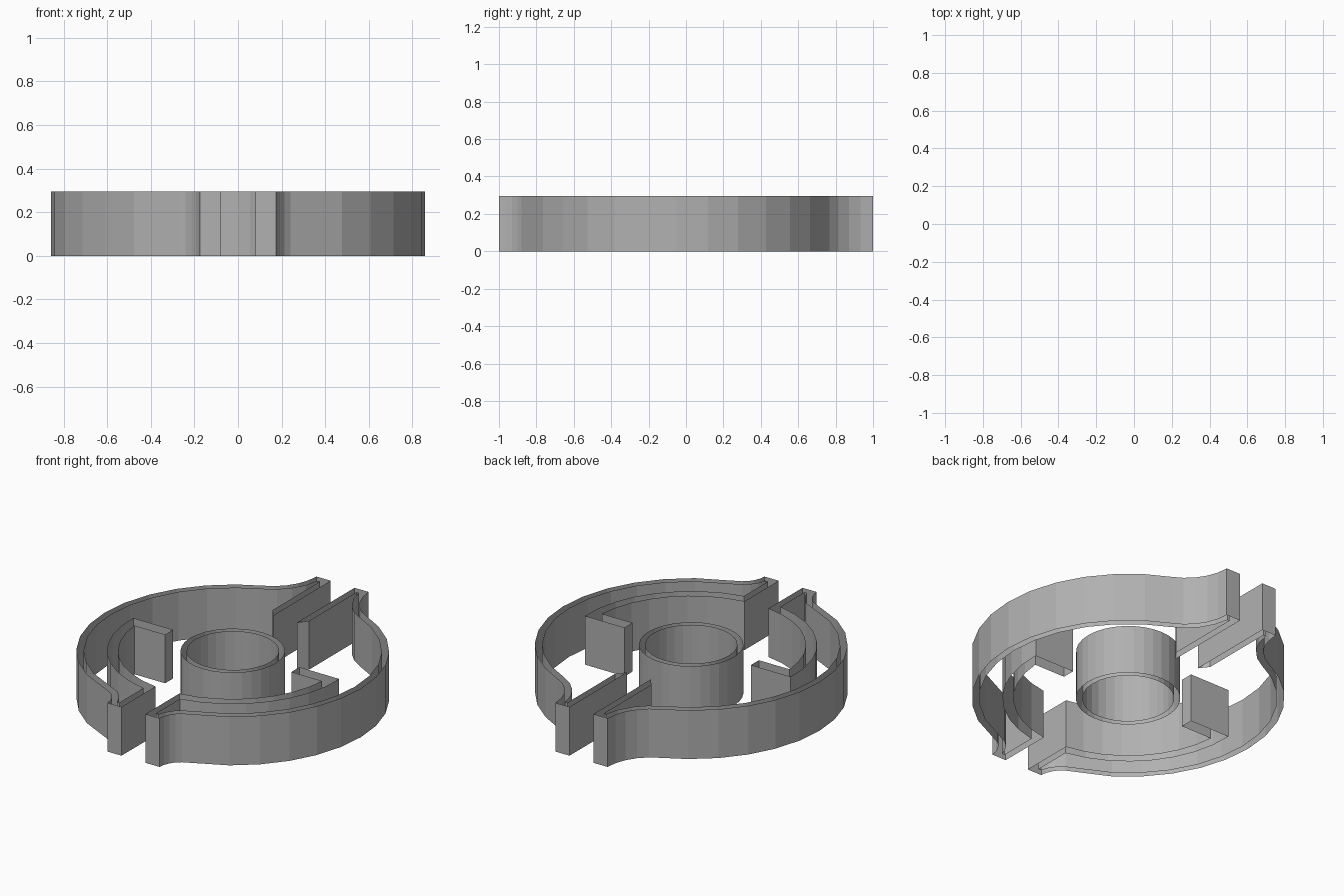
import bpy
from math import sin, cos, atan2, acos, asin, radians, pi

if "Cube" in bpy.data.objects:
    bpy.data.objects.remove(bpy.data.objects["Cube"])

H = 0.295                    # height of every wall
CY = -0.05                   # ring centre in y
R_OUT, R_IN = 0.858, 0.818   # outer band
A_OUT, A_IN = 0.69, 0.63     # inner arm
TIP_X, GAP_X, PLATE_X = 0.175, 0.08, 0.122

grey = bpy.data.materials.new("dark_grey")
grey.diffuse_color = (0.44, 0.44, 0.44, 1)
grey.use_nodes = True
grey.node_tree.nodes["Principled BSDF"].inputs["Base Color"].default_value = grey.diffuse_color


def arc(cx, cy, r, a0, a1, n):
    return [(cx + r * cos(a0 + (a1 - a0) * i / n),
             cy + r * sin(a0 + (a1 - a0) * i / n)) for i in range(n + 1)]


def make(name, loops):
    """Open vertical walls standing on closed outlines."""
    verts, faces = [], []
    for pts in loops:
        b, n = len(verts), len(pts)
        verts += [(x, y + CY, 0) for x, y in pts]
        verts += [(x, y + CY, H) for x, y in pts]
        faces += [(b + i, b + (i + 1) % n, b + n + (i + 1) % n, b + n + i)
                  for i in range(n)]
    mesh = bpy.data.meshes.new(name)
    mesh.from_pydata(verts, [], faces)
    mesh.materials.append(grey)
    ob = bpy.data.objects.new(name, mesh)
    bpy.context.collection.objects.link(ob)
    return ob


def flares(h):
    """Concave flare leaving a tip at height h along y and meeting the band
    tangentially: outer outline and inner outline, tip first."""
    r = (TIP_X ** 2 + h * h - R_OUT ** 2) / (2 * (R_OUT - TIP_X))
    cx, ri = TIP_X + r, r + R_OUT - R_IN
    t = atan2(h, cx)
    s = asin(0.04 / ri)
    inner = arc(cx, h, ri, pi + s, pi + t, 4)
    return (arc(cx, h, r, pi, pi + t, 5),
            [(PLATE_X, inner[0][1])] + inner)


TOP, BOTTOM = 1 - CY, 1 + CY      # tip distances from the ring centre
top_out, top_in = flares(TOP)
low_out, low_in = flares(BOTTOM)
steps = [radians(11.25 * k) for k in range(-5, 6)]


def band(r, low, top):
    return ([(x, -y) for x, y in low] + [(r * cos(a), r * sin(a)) for a in steps]
            + top[::-1])


# Half outline: band, upper plate, inner arm with hook, lower plate
half = [(GAP_X, -BOTTOM)] + band(R_OUT, low_out, top_out)
half += [(GAP_X, TOP), (GAP_X, 0.45 - CY), (PLATE_X, 0.505 - CY)]
half += band(R_IN, low_in, top_in)[::-1]
half += arc(0, 0, A_OUT, -acos(PLATE_X / A_OUT), asin(0.033 / A_OUT), 8)
half += [(0.423, 0.033), (0.423, -0.043)]
half += arc(0, 0, A_IN, asin(-0.043 / A_IN), -acos(GAP_X / A_IN), 8)

half_ring = make("slotted_half_ring", [half])
mirror = half_ring.modifiers.new("mirror", 'MIRROR')
mirror.use_axis[0] = True
mirror.use_mirror_merge = False

# Central sleeve: outer and inner wall
make("centre_sleeve", [arc(0, 0, 0.286, 0, 2 * pi, 32)[:-1],
                       arc(0, 0, 0.253, 0, 2 * pi, 32)[:-1][::-1]])
